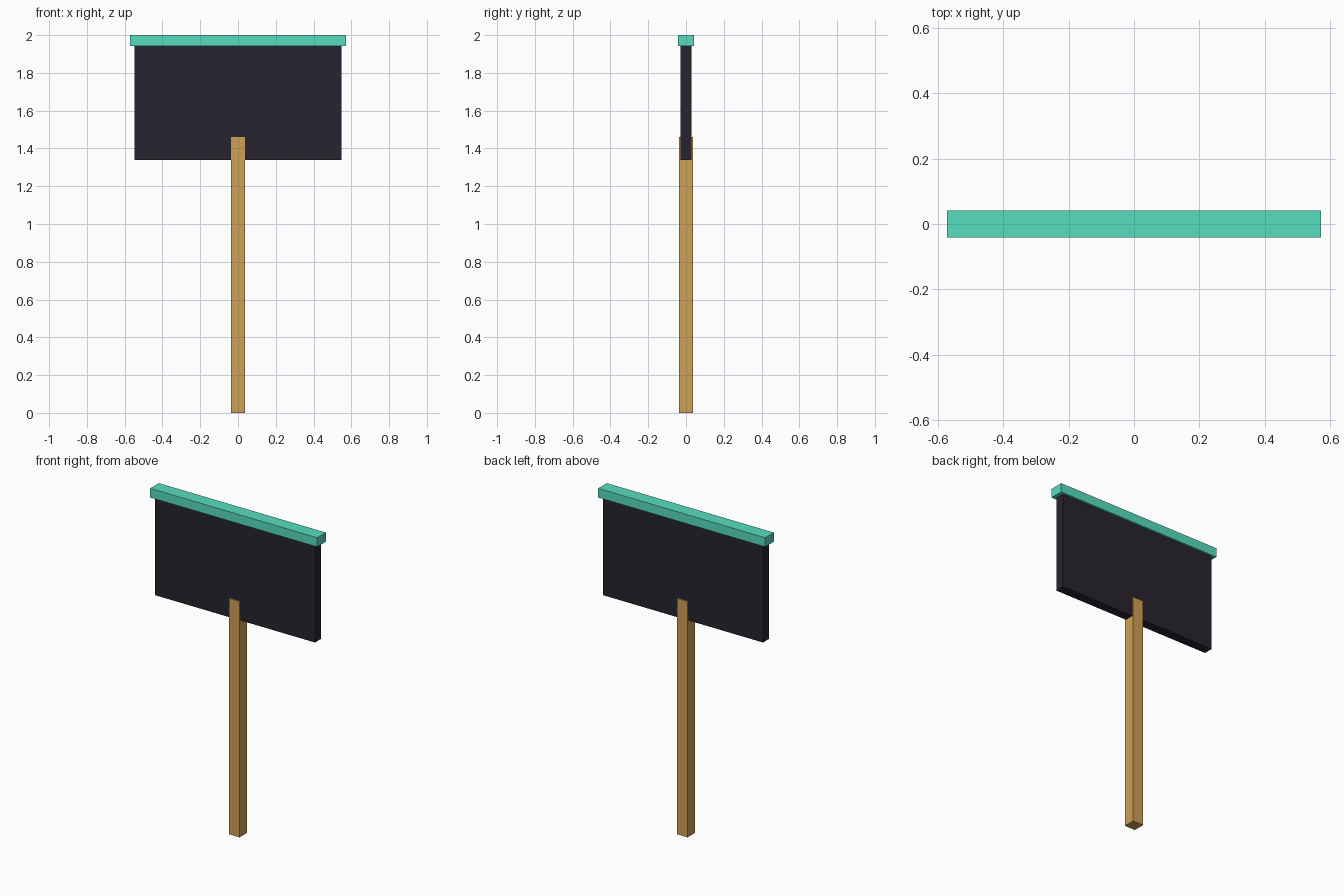
import bpy

if "Cube" in bpy.data.objects:
    bpy.data.objects.remove(bpy.data.objects["Cube"])


def material(name, color):
    mat = bpy.data.materials.new(name)
    mat.diffuse_color = (*color, 1.0)
    mat.use_nodes = True
    mat.node_tree.nodes["Principled BSDF"].inputs["Base Color"].default_value = mat.diffuse_color
    return mat


def box(name, width, depth, bottom, top, mat):
    """Box centred on x and y, spanning bottom to top."""
    bpy.ops.mesh.primitive_cube_add(size=1, location=(0, 0, (bottom + top) / 2))
    obj = bpy.context.object
    obj.name = name
    obj.scale = (width, depth, top - bottom)
    bpy.ops.object.transform_apply(location=False, rotation=False, scale=True)
    obj.data.materials.append(mat)
    return obj


wood = material("wood", (0.63, 0.35, 0.09))
dark = material("dark_board", (0.021, 0.017, 0.028))
teal = material("teal_trim", (0.095, 0.72, 0.52))

# Post, slightly thicker than the board so it shows on both faces
box("post", 0.073, 0.073, 0.0, 1.46, wood)

# Sign board
box("sign_board", 1.095, 0.058, 1.34, 1.943, dark)

# Overhanging trim along the top
box("top_trim", 1.143, 0.084, 1.943, 2.0, teal)
